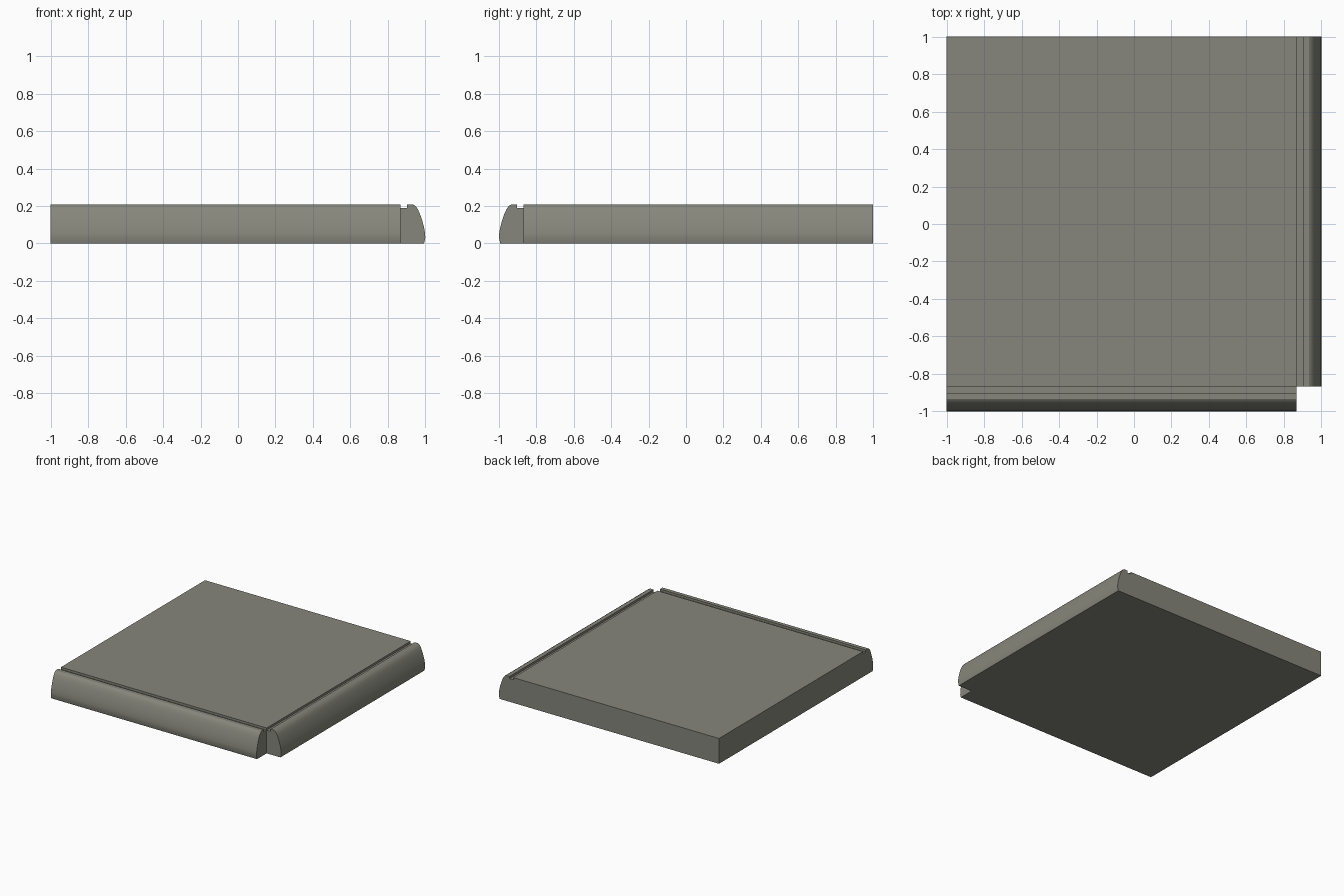
import bpy, bmesh, math

if "Cube" in bpy.data.objects:
    bpy.data.objects.remove(bpy.data.objects["Cube"])

EDGE = 0.868   # inner line where the rounded trim begins
TOP = 0.208
GROOVE = 0.19

stone = bpy.data.materials.new("warm grey stone")
stone.diffuse_color = (0.24, 0.24, 0.2, 1)
stone.use_nodes = True
stone.node_tree.nodes["Principled BSDF"].inputs["Base Color"].default_value = stone.diffuse_color

# Trim cross-section: (distance from centre, height), inner side left open
PROFILE = [(EDGE, TOP), (EDGE, GROOVE), (0.903, GROOVE), (0.903, TOP),
           (0.935, TOP), (0.948, 0.2), (0.96, 0.183), (0.972, 0.156),
           (0.985, 0.118), (0.994, 0.083), (0.999, 0.052), (1.0, 0.03),
           (0.993, 0.0), (EDGE, 0.0)]

bm = bmesh.new()


def trim(place, start, end):
    """Sweep the profile straight between two positions and cap both ends."""
    a = [bm.verts.new(place(u, start, z)) for u, z in PROFILE]
    b = [bm.verts.new(place(u, end, z)) for u, z in PROFILE]
    for i in range(len(PROFILE) - 1):
        bm.faces.new((a[i], a[i + 1], b[i + 1], b[i]))
    bm.faces.new(a[1:])
    bm.faces.new(b[1:])


# Slab: top, bottom, left and back faces
lo = [bm.verts.new((x, y, 0)) for x, y in ((-1, -EDGE), (EDGE, -EDGE), (EDGE, 1), (-1, 1))]
hi = [bm.verts.new((v.co.x, v.co.y, TOP)) for v in lo]
bm.faces.new(hi)
bm.faces.new(lo[::-1])
for i, j in ((2, 3), (3, 0)):
    bm.faces.new((lo[i], lo[j], hi[j], hi[i]))

# Rounded trims along the front and right edges, leaving the corner notched
trim(lambda u, t, z: (t, -u, z), -1, EDGE)
trim(lambda u, t, z: (u, t, z), -EDGE, 1)

bmesh.ops.remove_doubles(bm, verts=bm.verts[:], dist=0.0005)
bmesh.ops.recalc_face_normals(bm, faces=bm.faces[:])

mesh = bpy.data.meshes.new("corner_slab")
bm.to_mesh(mesh)
bm.free()
mesh.materials.append(stone)
slab = bpy.data.objects.new("corner_slab", mesh)
bpy.context.collection.objects.link(slab)

# Smooth the rounded nosing, keep the cut edges crisp
bpy.context.view_layer.objects.active = slab
slab.select_set(True)
bpy.ops.object.shade_smooth_by_angle(angle=math.radians(30))
